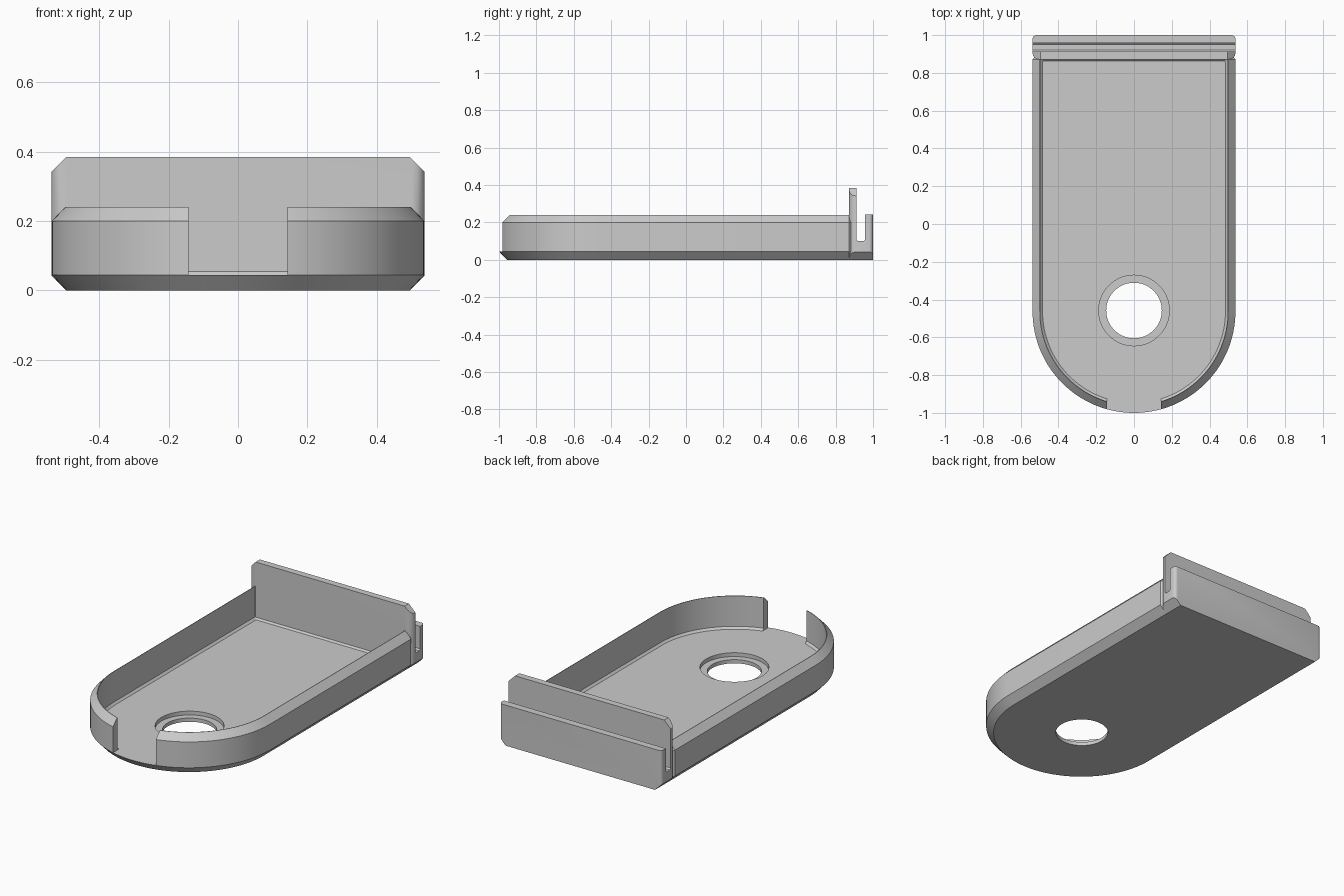
import bpy, bmesh, math

if "Cube" in bpy.data.objects:
    bpy.data.objects.remove(bpy.data.objects["Cube"])

HALF_W = 0.537      # half width and radius of the round front end
ARC_Y = -0.463      # centre of the round front end
FLOOR = 0.045


def make_object(name, bm):
    bmesh.ops.recalc_face_normals(bm, faces=bm.faces[:])
    mesh = bpy.data.meshes.new(name)
    bm.to_mesh(mesh)
    bm.free()
    obj = bpy.data.objects.new(name, mesh)
    bpy.context.collection.objects.link(obj)
    return obj


def outline(inset, back, corner, steps=64):
    """U-shaped outline: round at the front, square with cut corners at the back."""
    r = HALF_W - inset
    pts = [(r * math.cos(a), ARC_Y + r * math.sin(a))
           for a in (math.pi + math.pi * i / steps for i in range(steps + 1))]
    return pts + [(r, back - corner), (r - corner, back),
                  (corner - r, back), (-r, back - corner)]


def boolean(obj, other, operation):
    mod = obj.modifiers.new(operation.lower(), 'BOOLEAN')
    mod.operation = operation
    mod.solver = 'EXACT'
    mod.object = other
    bpy.context.view_layer.objects.active = obj
    bpy.ops.object.modifier_apply(modifier=mod.name)
    bpy.data.objects.remove(other)


def box(name, lo, hi):
    bm = bmesh.new()
    bmesh.ops.create_cube(bm, size=1)
    for v in bm.verts:
        v.co = [(a + b) / 2 + c * (b - a) for a, b, c in zip(lo, hi, v.co)]
    return make_object(name, bm)


def cylinder(name, radius, z0, z1):
    bm = bmesh.new()
    bmesh.ops.create_cone(bm, cap_ends=True, segments=64, radius1=radius,
                          radius2=radius, depth=z1 - z0)
    bmesh.ops.translate(bm, verts=bm.verts[:], vec=(0, -0.458, (z0 + z1) / 2))
    return make_object(name, bm)


# Tray: chamfered outside, thin rim, small chamfer around the floor
layers = [  # inset, height, back edge, back corner cut
    (0.042, 0.0, 0.89, 0.018), (0, FLOOR, 0.89, 0.018),
    (0, 0.2, 0.89, 0.018), (0.038, 0.24, 0.88, 0.01),
    (0.041, 0.24, 0.874, 0.004), (0.041, 0.057, 0.874, 0.004),
    (0.053, FLOOR, 0.862, 0.004)]
bm = bmesh.new()
rings = [[bm.verts.new((x, y, z)) for x, y in outline(inset, back, corner)]
         for inset, z, back, corner in layers]
for low, high in zip(rings, rings[1:]):
    for i in range(len(low)):
        j = (i + 1) % len(low)
        bm.faces.new((low[i], low[j], high[j], high[i]))
bm.faces.new(rings[0])
bm.faces.new(rings[-1])
tray = make_object("tray", bm)

# Back clip: tall plate, slot and short plate as one side profile
profile = [(0.872, 0), (1.0, 0), (1.0, 0.243), (0.957, 0.243), (0.957, 0.108),
           (0.949, 0.1), (0.92, 0.1), (0.912, 0.108), (0.912, 0.385), (0.872, 0.385)]
bm = bmesh.new()
face = bm.faces.new([bm.verts.new((-HALF_W, y, z)) for y, z in profile])
ext = bmesh.ops.extrude_face_region(bm, geom=[face])
moved = [g for g in ext["geom"] if isinstance(g, bmesh.types.BMVert)]
bmesh.ops.translate(bm, verts=moved, vec=(2 * HALF_W, 0, 0))
bmesh.ops.recalc_face_normals(bm, faces=bm.faces[:])


def bevel_edges(test, width, segments):
    edges = [e for e in bm.edges if all(
        abs(abs(v.co.x) - HALF_W) < 1e-4 and test(v.co) for v in e.verts)
        and abs(e.verts[0].co.x - e.verts[1].co.x) < 1e-4]
    bmesh.ops.bevel(bm, geom=edges, offset=width, segments=segments,
                    profile=0.5, affect='EDGES')


bevel_edges(lambda c: c.z > 0.38, 0.043, 1)
bevel_edges(lambda c: c.z < 0.001, 0.042, 1)
bevel_edges(lambda c: c.y > 0.999, 0.02, 4)
bevel_edges(lambda c: c.y < 0.873, 0.033, 4)
clip = make_object("back_clip", bm)
boolean(tray, clip, 'UNION')

# Front opening, through hole and its shallow recess
boolean(tray, box("front_opening", (-0.142, -1.1, FLOOR), (0.142, -0.8, 0.5)), 'DIFFERENCE')
boolean(tray, cylinder("recess", 0.187, 0.022, 0.1), 'DIFFERENCE')
boolean(tray, cylinder("hole", 0.147, -0.1, 0.1), 'DIFFERENCE')

# Smooth curves, sharp edges
bpy.ops.object.select_all(action='DESELECT')
tray.select_set(True)
bpy.context.view_layer.objects.active = tray
bpy.ops.object.shade_smooth_by_angle(angle=math.radians(25))
